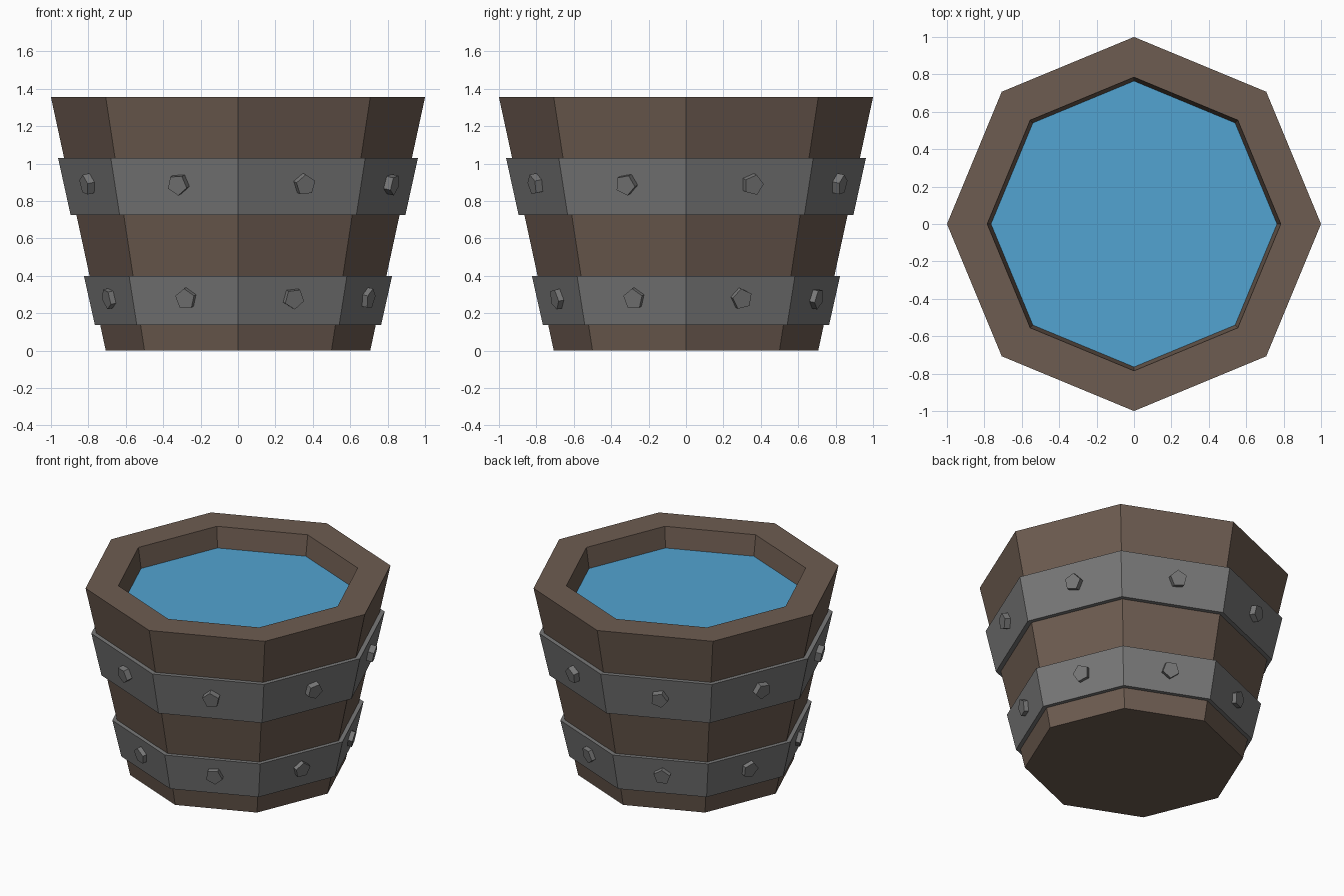
import bpy, bmesh, math, random
from mathutils import Matrix, Vector

if "Cube" in bpy.data.objects:
    bpy.data.objects.remove(bpy.data.objects["Cube"])

random.seed(4)
SIDES = 8


def material(name, color):
    m = bpy.data.materials.new(name)
    m.diffuse_color = (*color, 1)
    m.use_nodes = True
    m.node_tree.nodes["Principled BSDF"].inputs["Base Color"].default_value = m.diffuse_color
    return m


wood = material("wood", (0.155, 0.108, 0.082))
iron = material("iron", (0.19, 0.19, 0.19))
blue = material("water_blue", (0.085, 0.37, 0.64))


def finish(name, bm, mat):
    bmesh.ops.recalc_face_normals(bm, faces=bm.faces)
    mesh = bpy.data.meshes.new(name)
    bm.to_mesh(mesh)
    bm.free()
    mesh.materials.append(mat)
    ob = bpy.data.objects.new(name, mesh)
    bpy.context.collection.objects.link(ob)
    return ob


def lathe(name, profile, mat, closed=False):
    """Eight-sided turned part from (radius, z) pairs; open ends are capped."""
    bm = bmesh.new()
    rings = []
    for r, z in profile:
        rings.append([bm.verts.new((r * math.cos(i * math.tau / SIDES),
                                    r * math.sin(i * math.tau / SIDES), z))
                      for i in range(SIDES)])
    pairs = list(zip(rings, rings[1:]))
    if closed:
        pairs.append((rings[-1], rings[0]))
    for a, b in pairs:
        for i in range(SIDES):
            j = (i + 1) % SIDES
            bm.faces.new((a[i], a[j], b[j], b[i]))
    if not closed:
        bm.faces.new(rings[0])
        if len(rings) > 1:
            bm.faces.new(rings[-1])
    return finish(name, bm, mat)


# Hollow bucket body and water surface
lathe("bucket_body", [(0.707, 0), (1.0, 1.355), (0.785, 1.355), (0.61, 0.12)], wood)
lathe("water", [(0.765, 1.21)], blue)


def band(name, z0, r0, z1, r1, shift, depth):
    # Iron hoop following the taper
    t = 0.05
    lathe(name, [(r0, z0), (r1, z1), (r1 - t, z1), (r0 - t, z0)], iron, closed=True)
    # One pentagonal rivet on the middle of each hoop face
    bm = bmesh.new()
    flat = math.cos(math.pi / SIDES)
    slope = math.atan2((r1 - r0) * flat, z1 - z0)
    k = 0.55
    mid_z = z0 + (z1 - z0) * k
    mid_r = (r0 + (r1 - r0) * k) * flat
    for i in range(SIDES):
        a = (i + 0.5) * math.tau / SIDES
        out = Vector((math.cos(a), math.sin(a), 0))
        side = Vector((-math.sin(a), math.cos(a), 0))
        normal = out * math.cos(slope) - Vector((0, 0, math.sin(slope)))
        pos = out * mid_r + side * shift + Vector((0, 0, mid_z)) + normal * (depth / 2 - 0.01)
        rot = normal.to_track_quat('Z', 'Y').to_matrix().to_4x4()
        spin = Matrix.Rotation(random.uniform(0, math.tau), 4, 'Z')
        bmesh.ops.create_cone(bm, cap_ends=True, segments=5, radius1=0.057, radius2=0.057,
                              depth=depth + 0.02, matrix=Matrix.Translation(pos) @ rot @ spin)
    finish(name + "_rivets", bm, iron)


band("lower_band", 0.137, 0.765, 0.40, 0.824, 0.01, 0.03)
band("upper_band", 0.725, 0.895, 1.03, 0.962, 0.02, 0.04)
